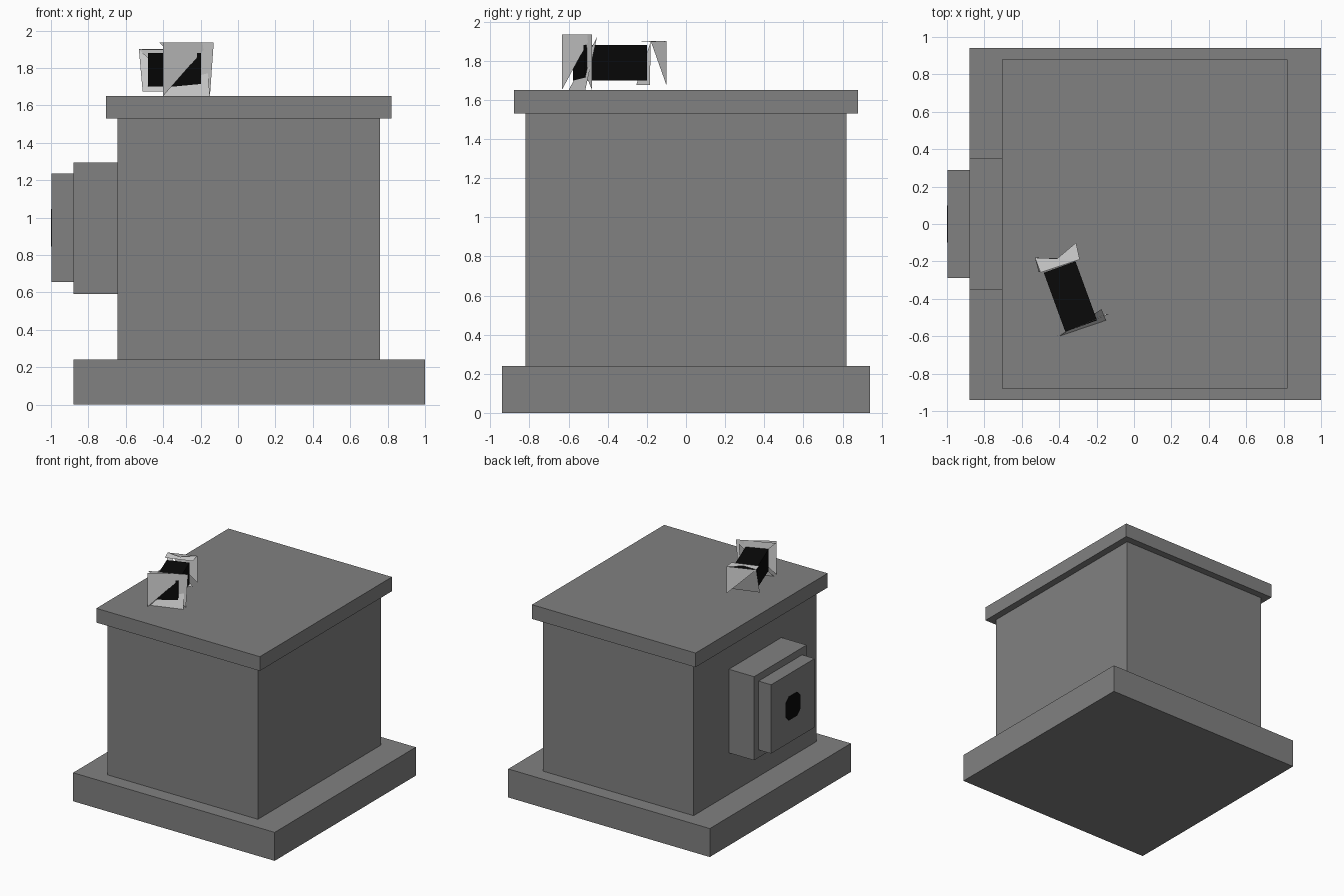
import bpy, math
from mathutils import Matrix

if "Cube" in bpy.data.objects:
    bpy.data.objects.remove(bpy.data.objects["Cube"])


def material(name, value):
    m = bpy.data.materials.new(name)
    m.diffuse_color = (value, value, value, 1)
    m.use_nodes = True
    m.node_tree.nodes["Principled BSDF"].inputs["Base Color"].default_value = m.diffuse_color
    return m


GREY = material("stone_grey", 0.22)
LIGHT = material("light_grey", 0.68)
BLACK = material("black", 0.003)


def mesh_object(name, verts, faces, mat):
    me = bpy.data.meshes.new(name)
    me.from_pydata(verts, [], faces)
    me.materials.append(mat)
    ob = bpy.data.objects.new(name, me)
    bpy.context.collection.objects.link(ob)
    return ob


def box(name, lo, hi, mat, turn=0):
    """Box between two corners, turned about its own vertical axis."""
    c = [(a + b) / 2 for a, b in zip(lo, hi)]
    h = [(b - a) / 2 for a, b in zip(lo, hi)]
    verts = [(x * h[0], y * h[1], z * h[2])
             for z in (-1, 1) for x, y in ((-1, -1), (1, -1), (1, 1), (-1, 1))]
    faces = [(3, 2, 1, 0), (4, 5, 6, 7)]
    faces += [(i, (i + 1) % 4, (i + 1) % 4 + 4, i + 4) for i in range(4)]
    ob = mesh_object(name, verts, faces, mat)
    ob.matrix_world = Matrix.Translation(c) @ Matrix.Rotation(turn, 4, 'Z')
    return ob


def sheets(name, triangles, mat):
    """Thin bent metal sheets, each a single triangle."""
    verts = [p for t in triangles for p in t]
    faces = [(i, i + 1, i + 2) for i in range(0, len(verts), 3)]
    return mesh_object(name, verts, faces, mat)


# Main housing
box("base", (-0.88, -0.94, 0), (1.0, 0.94, 0.24), GREY)
box("body", (-0.645, -0.82, 0.24), (0.76, 0.82, 1.53), GREY)
box("lid", (-0.705, -0.88, 1.53), (0.82, 0.88, 1.65), GREY)

# Stepped socket on the left side
box("socket_back", (-0.88, -0.35, 0.59), (-0.645, 0.35, 1.295), GREY)
box("socket_front", (-0.997, -0.29, 0.655), (-0.88, 0.29, 1.235), GREY)

# Dark port: a square plate with cut corners
s, k = 0.1, 0.055
outline = [(s, -k), (s, k), (k, s), (-k, s), (-s, k), (-s, -k), (-k, -s), (k, -s)]
n = len(outline)
port = [(x, y, 0.945 + z) for x in (-0.997, -1.0) for y, z in outline]
mesh_object("port", port,
            [tuple(range(n)), tuple(range(2 * n - 1, n - 1, -1))] +
            [(i, i + n, (i + 1) % n + n, (i + 1) % n) for i in range(n)], BLACK)

# Small angled spool on the lid
box("spool_core", (-0.43, -0.556, 1.70), (-0.25, -0.22, 1.88), BLACK, math.radians(20))

# Bent sheets at the front end of the spool
sheets("front_flange", [
    ((-0.40, -0.635, 1.65), (-0.15, -0.48, 1.935), (-0.40, -0.635, 1.935)),
    ((-0.40, -0.60, 1.65), (-0.15, -0.515, 1.65), (-0.174, -0.455, 1.92)),
    ((-0.15, -0.48, 1.65), (-0.13, -0.48, 1.935), (-0.42, -0.60, 1.935)),
], LIGHT)

# Bent sheets at the back end of the spool
sheets("back_flange", [
    ((-0.31, -0.10, 1.675), (-0.31, -0.10, 1.90), (-0.53, -0.18, 1.90)),
    ((-0.51, -0.255, 1.675), (-0.29, -0.185, 1.675), (-0.53, -0.18, 1.90)),
    ((-0.50, -0.26, 1.895), (-0.29, -0.19, 1.895), (-0.31, -0.10, 1.90)),
    ((-0.50, -0.26, 1.895), (-0.29, -0.19, 1.895), (-0.53, -0.18, 1.90)),
], LIGHT)
